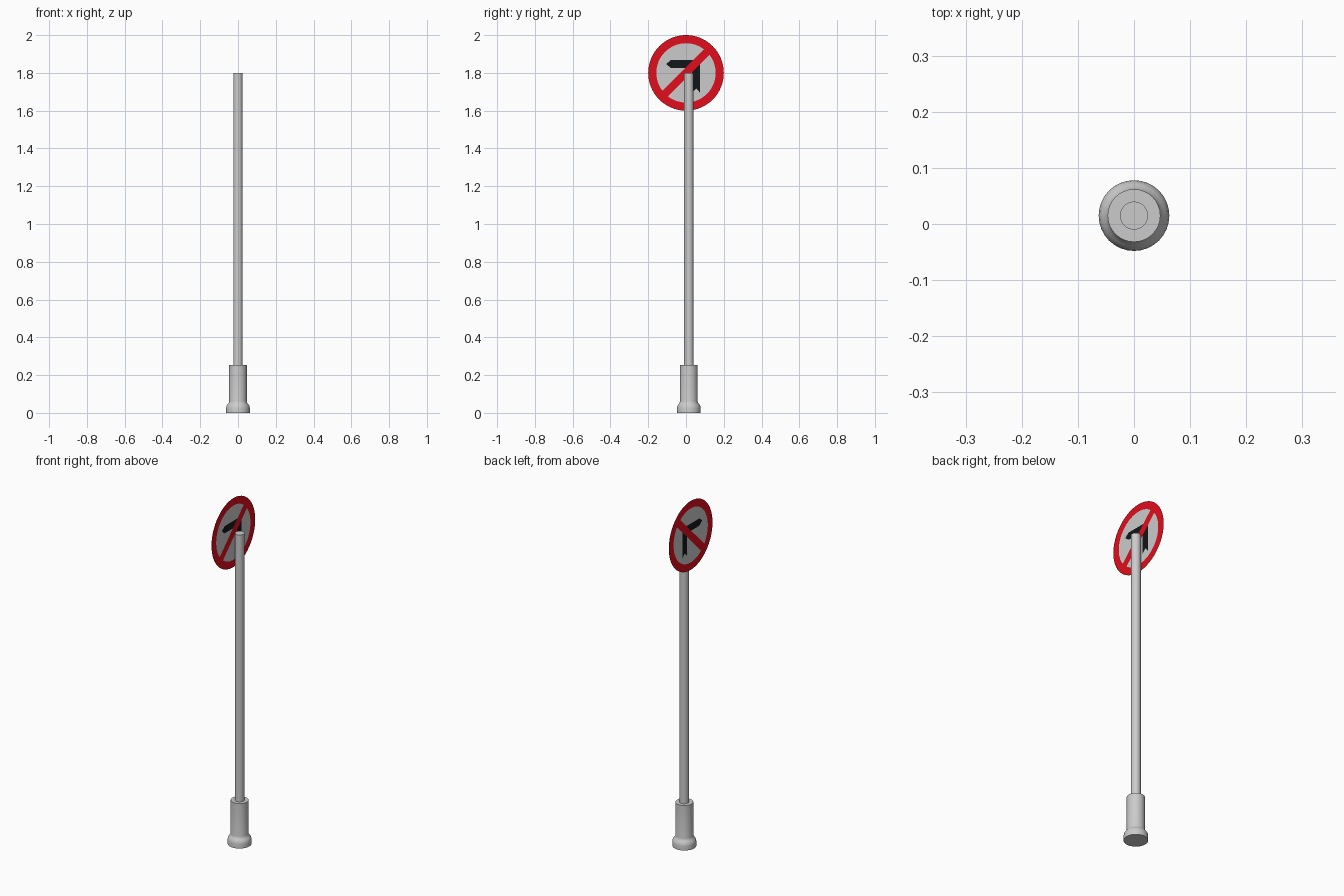
import bpy, bmesh
from math import sin, cos, pi, radians, sqrt
from mathutils import Vector

if "Cube" in bpy.data.objects:
    bpy.data.objects.remove(bpy.data.objects["Cube"])

POLE_Y = 0.015
SIGN_X, SIGN_Z = -0.03, 1.8
R_OUT, R_IN, SEG = 0.2, 0.157, 64


def material(name, color):
    m = bpy.data.materials.new(name)
    m.diffuse_color = (*color, 1)
    m.use_nodes = True
    m.node_tree.nodes["Principled BSDF"].inputs["Base Color"].default_value = m.diffuse_color
    return m


def finish(bm, name):
    mesh = bpy.data.meshes.new(name)
    bm.to_mesh(mesh)
    bm.free()
    ob = bpy.data.objects.new(name, mesh)
    bpy.context.collection.objects.link(ob)
    return ob


def lathe(name, profile, seg=32):
    """Closed turned part from (radius, z) rings, capped at both ends."""
    bm = bmesh.new()
    rings = [[bm.verts.new((r * cos(2 * pi * i / seg), POLE_Y + r * sin(2 * pi * i / seg), z))
              for i in range(seg)] for r, z in profile]
    for a, b in zip(rings, rings[1:]):
        for i in range(seg):
            j = (i + 1) % seg
            bm.faces.new((a[i], a[j], b[j], b[i]))
    bm.faces.new(rings[0][::-1])
    bm.faces.new(rings[-1])
    ob = finish(bm, name)
    bpy.ops.object.select_all(action='DESELECT')
    bpy.context.view_layer.objects.active = ob
    ob.select_set(True)
    bpy.ops.object.shade_smooth_by_angle(angle=radians(40))
    return ob


# post and flared base sleeve
lathe("post", [(0.025, 0.24), (0.025, 1.8)])
lathe("base_sleeve", [(0.063, 0), (0.063, 0.025), (0.061, 0.036), (0.055, 0.046),
                      (0.049, 0.053), (0.047, 0.062), (0.047, 0.253)])

red = material("sign_red", (0.75, 0.004, 0.012))
white = material("sign_white", (0.8, 0.8, 0.78))
black = material("sign_black", (0.006, 0.008, 0.01))


def circle(bm, r):
    return [bm.verts.new((SIGN_X, r * cos(2 * pi * i / SEG), SIGN_Z + r * sin(2 * pi * i / SEG)))
            for i in range(SEG)]


# sign rim: flat red ring
bm = bmesh.new()
a, b = circle(bm, R_IN), circle(bm, R_OUT)
for i in range(SEG):
    j = (i + 1) % SEG
    bm.faces.new((a[i], b[i], b[j], a[j]))
finish(bm, "sign_rim").data.materials.append(red)

# sign face: one flat disc cut along the symbol outlines, then coloured by region
BAR = 0.021
HEAD = [(-0.105, 0.047), (-0.08, 0.068), (0.075, 0.068), (0.075, 0.026), (-0.08, 0.026)]
STEM = [(0.033, 0.068), (0.033, -0.105), (0.054, -0.083), (0.075, -0.105), (0.075, 0.068)]
STEM_L = [(0.033, 0.068), (0.033, -0.105), (0.054, -0.083), (0.054, 0.068)]
STEM_R = [(0.054, 0.068), (0.054, -0.083), (0.075, -0.105), (0.075, 0.068)]


def inside(poly, y, z):
    """Point in a convex outline."""
    s = [(q[0] - p[0]) * (z - p[1]) - (q[1] - p[1]) * (y - p[0])
         for p, q in zip(poly, poly[1:] + poly[:1])]
    return all(v > 0 for v in s) or all(v < 0 for v in s)


bm = bmesh.new()
bm.faces.new(circle(bm, R_IN))
d = BAR / sqrt(2)
lines = [((d, -d), (d + 1, 1 - d)), ((-d, d), (1 - d, 1 + d))]
for poly in (HEAD, STEM_L, STEM_R):
    lines += list(zip(poly, poly[1:] + poly[:1]))
for p, q in lines:
    bmesh.ops.bisect_plane(bm, geom=bm.verts[:] + bm.edges[:] + bm.faces[:], dist=1e-5,
                           plane_co=(SIGN_X, p[0], SIGN_Z + p[1]),
                           plane_no=Vector((0, p[1] - q[1], q[0] - p[0])).normalized())
for f in bm.faces:
    c = f.calc_center_median()
    y, z = c.y, c.z - SIGN_Z
    if abs(y - z) / sqrt(2) < BAR:
        f.material_index = 1
    elif any(inside(s, y, z) for s in (HEAD, STEM_L, STEM_R)):
        f.material_index = 2
face = finish(bm, "sign_face")
for m in (white, red, black):
    face.data.materials.append(m)
